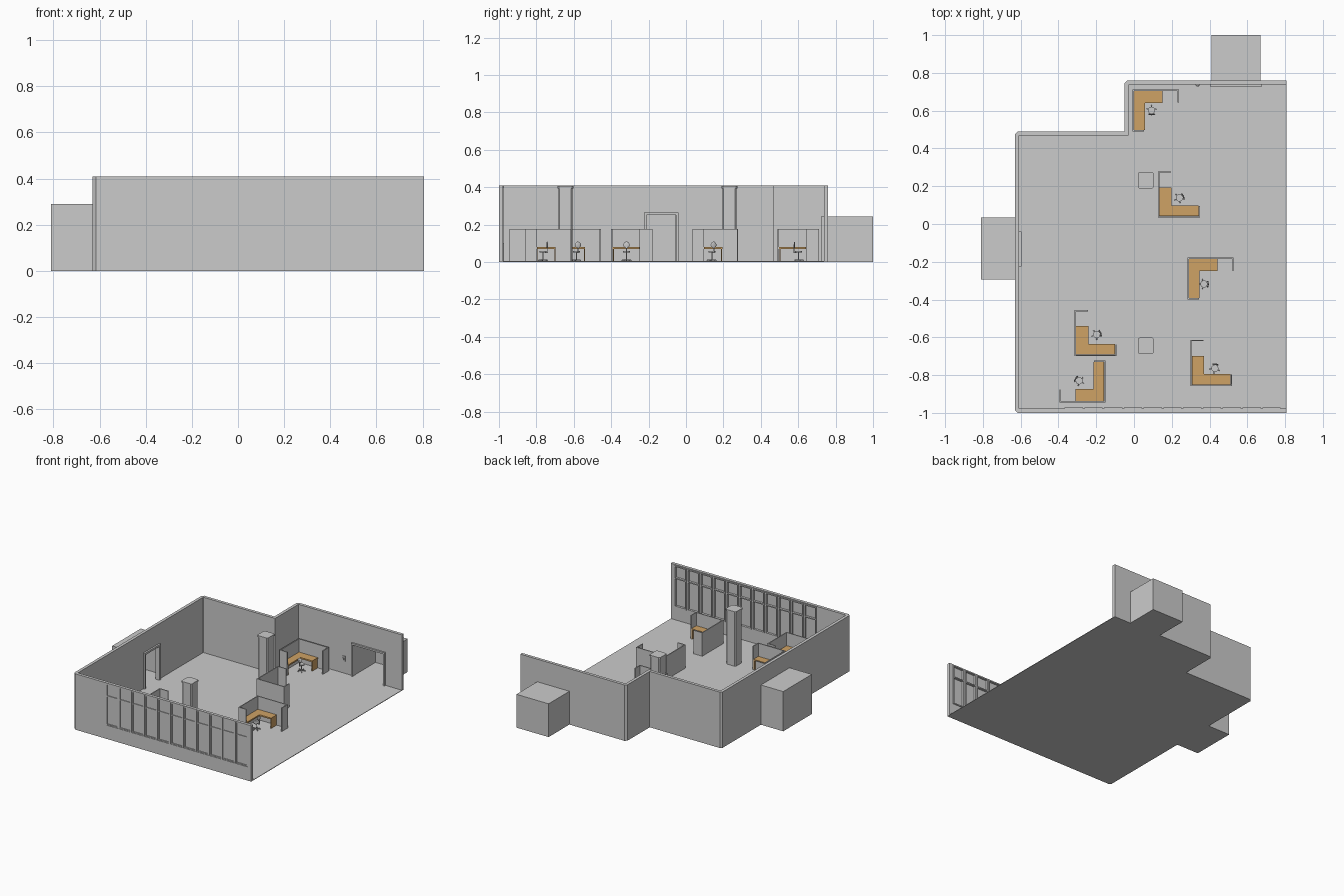
import bpy, bmesh, math
from mathutils import Matrix, Vector

if "Cube" in bpy.data.objects:
    bpy.data.objects.remove(bpy.data.objects["Cube"])

wood = bpy.data.materials.new("wood")
wood.diffuse_color = (0.62, 0.36, 0.13, 1)
wood.use_nodes = True
wood.node_tree.nodes["Principled BSDF"].inputs["Base Color"].default_value = wood.diffuse_color
I = Matrix.Identity(4)


def add(name, bm, m=I, mat=None, smooth=False):
    bmesh.ops.recalc_face_normals(bm, faces=bm.faces[:])
    me = bpy.data.meshes.new(name)
    bm.to_mesh(me)
    bm.free()
    ob = bpy.data.objects.new(name, me)
    bpy.context.collection.objects.link(ob)
    ob.matrix_world = m
    if mat:
        me.materials.append(mat)
    if smooth:
        bpy.ops.object.select_all(action='DESELECT')
        ob.select_set(True)
        bpy.context.view_layer.objects.active = ob
        bpy.ops.object.shade_smooth_by_angle(angle=math.radians(40))
    return ob


def prism(name, pts, z0, z1, m=I, mat=None):
    bm = bmesh.new()
    f = bm.faces.new([bm.verts.new((x, y, z0)) for x, y in pts])
    top = bmesh.ops.extrude_face_region(bm, geom=[f])
    vs = [v for v in top["geom"] if isinstance(v, bmesh.types.BMVert)]
    bmesh.ops.translate(bm, vec=(0, 0, z1 - z0), verts=vs)
    return add(name, bm, m, mat)


def box(name, x0, x1, y0, y1, z0, z1, m=I, mat=None):
    return prism(name, [(x0, y0), (x1, y0), (x1, y1), (x0, y1)], z0, z1, m, mat)


def offset(path, d):
    # mitred offset towards the right-hand side of the path
    p = [Vector(q) for q in path]
    n = [Vector((b.y - a.y, a.x - b.x)).normalized() for a, b in zip(p, p[1:])]
    out = []
    for i, q in enumerate(p):
        a, b = n[max(i - 1, 0)], n[min(i, len(n) - 1)]
        out.append(tuple(q + (a + b) * d / (1 + a.dot(b))))
    return out


def strip(name, path, d0, d1, z0, z1, m=I):
    return prism(name, offset(path, d0) + offset(path, d1)[::-1], z0, z1, m)


# Room shell
T, H, XR = 0.022, 0.408, 0.807
c = 0.014
wall_path = [(XR, -1), (-0.63 + c, -1), (-0.63, -1 + c), (-0.63, 0.49 - c), (-0.63 + c, 0.49),
             (-0.05, 0.49), (-0.05, 0.76 - c), (-0.05 + c, 0.76), (XR, 0.76)]
prism("floor", wall_path, 0, 0.004)
walls = strip("walls", wall_path, 0, T, 0, H)
base = strip("baseboard", wall_path, T - 0.002, T + 0.006, 0.002, 0.03)

# Cutters for the doorways and the window band
WX0, WX1, WZ0, WZ1, N = -0.372, 0.78, 0.1, 0.402, 11
cutters = [box("side_door_cutter", -0.66, -0.58, -0.21, -0.055, 0.004, 0.255),
           box("back_door_cutter", 0.415, 0.665, 0.7, 0.8, 0.004, 0.236),
           box("window_cutter", WX0, WX1, -1.02, -0.95, WZ0, WZ1)]
for ob in (walls, base):
    for k in cutters:
        mod = ob.modifiers.new("cut", 'BOOLEAN')
        mod.operation = 'DIFFERENCE'
        mod.solver = 'EXACT'
        mod.object = k
for k in cutters:
    k.hide_render = True
    k.hide_set(True)


# Hollow vestibules behind the doorways
def vestibule(name, x0, x1, y0, y1, h, open_dir):
    bm = bmesh.new()
    bmesh.ops.create_cube(bm, size=1)
    bmesh.ops.scale(bm, vec=(x1 - x0, y1 - y0, h), verts=bm.verts)
    bmesh.ops.translate(bm, vec=((x0 + x1) / 2, (y0 + y1) / 2, h / 2), verts=bm.verts)
    bm.normal_update()
    gone = [f for f in bm.faces if f.normal.dot(Vector(open_dir)) > 0.9]
    bmesh.ops.delete(bm, geom=gone, context='FACES')
    mod = add(name, bm).modifiers.new("thickness", 'SOLIDIFY')
    mod.thickness = 0.004
    mod.offset = -1


vestibule("side_vestibule", -0.81, -0.63, -0.295, 0.035, 0.29, (1, 0, 0))
vestibule("back_vestibule", 0.41, 0.67, 0.76, 1.0, 0.243, (0, -1, 0))


# Door casings, drawn as an arch profile in a vertical plane
def casing(name, w, h, t, depth, m):
    pts = [(-w, 0), (-w, h), (w, h), (w, 0), (w - t, 0), (w - t, h - t), (t - w, h - t), (t - w, 0)]
    prism(name, pts, 0, depth, m)


stand = Matrix.Rotation(math.pi / 2, 4, 'X')
casing("side_door_casing", 0.0925, 0.265, 0.014, 0.034,
       Matrix.Translation((-0.629, -0.1325, 0)) @ Matrix.Rotation(math.pi / 2, 4, 'Z') @ stand)
casing("back_door_casing", 0.135, 0.246, 0.012, 0.034, Matrix.Translation((0.54, 0.759, 0)) @ stand)

# Small wall fixture beside the back doorway
box("wall_plate", 0.325, 0.35, 0.733, 0.739, 0.09, 0.13)
box("wall_switch", 0.332, 0.343, 0.728, 0.734, 0.102, 0.118)

# Windows: framed panes with a transom bar, and posts between them
pitch = (WX1 - WX0) / N
for i in range(N):
    a, b = WX0 + i * pitch + 0.004, WX0 + (i + 1) * pitch - 0.004
    t = 0.008
    box("window_pane", a, b, -0.991, -0.988, WZ0, WZ1)
    for x in (a, b - t):
        box("window_stile", x, x + t, -0.996, -0.972, WZ0, WZ1)
    for z in (WZ0, 0.306, WZ1 - t):
        box("window_rail", a + t, b - t, -0.996, -0.972, z, z + t)
for i in range(N + 1):
    x = WX0 + i * pitch
    box("window_post", x - 0.004, x + 0.004, -1, -1 + T, WZ0, WZ1)


# Columns with chamfered corners and a thin capital
def octo(r, k):
    return [(r, -r + k), (r, r - k), (r - k, r), (k - r, r), (-r, r - k), (-r, k - r), (k - r, -r), (r - k, -r)]


for y in (0.232, -0.645):
    m = Matrix.Translation((0.063, y, 0))
    prism("column_shaft", octo(0.038, 0.007), 0.003, 0.396, m)
    prism("column_cap", octo(0.043, 0.008), 0.394, 0.405, m)

# Cubicles: U-shaped screen with an L-shaped desk in its corner
screen = [(0.062, -0.222), (0, -0.222), (0, 0), (0.245, 0), (0.245, -0.07)]
desk = [(0.008, -0.214), (0.065, -0.214), (0.065, -0.072), (0.16, -0.072), (0.16, -0.008), (0.008, -0.008)]
places = [(-0.008, 0.712, 0), (0.127, 0.034, 90), (0.283, -0.178, 0),
          (-0.314, -0.7, 90), (-0.15, -0.945, 180), (0.298, -0.858, 90)]
for x, y, a in places:
    m = Matrix.Translation((x, y, 0)) @ Matrix.Rotation(math.radians(a), 4, 'Z')
    strip("cubicle_screen", screen, 0, 0.007, 0.003, 0.175, m)
    prism("desk_top", desk, 0.07, 0.08, m, wood)
    box("desk_end_panel", 0.154, 0.159, -0.07, -0.008, 0.003, 0.07, m, wood)
    box("desk_end_panel", 0.008, 0.063, -0.213, -0.208, 0.003, 0.07, m, wood)


# Swivel chairs, backrest towards local +x
def cyl(name, r, z0, z1, m, seg=16):
    bm = bmesh.new()
    bmesh.ops.create_cone(bm, cap_ends=True, segments=seg, radius1=r, radius2=r, depth=z1 - z0)
    bmesh.ops.translate(bm, vec=(0, 0, (z0 + z1) / 2), verts=bm.verts)
    add(name, bm, m, smooth=True)


def ball(name, loc, s, m):
    bm = bmesh.new()
    bmesh.ops.create_uvsphere(bm, u_segments=12, v_segments=8, radius=1)
    bmesh.ops.transform(bm, matrix=Matrix.Translation(loc) @ Matrix.Diagonal((*s, 1)), verts=bm.verts)
    add(name, bm, m, smooth=True)


chairs = [(0.093, 0.602, 270), (0.24, 0.138, 25), (0.37, -0.318, 0),
          (-0.198, -0.585, 20), (-0.29, -0.83, 150), (0.428, -0.764, 80)]
for x, y, a in chairs:
    m = Matrix.Translation((x, y, 0)) @ Matrix.Rotation(math.radians(a), 4, 'Z')
    for i in range(5):
        leg = m @ Matrix.Rotation(math.tau * (i + 0.5) / 5, 4, 'Z')
        box("chair_leg", 0, 0.025, -0.002, 0.002, 0.009, 0.014, leg)
        ball("chair_caster", (0.024, 0, 0.007), (0.004, 0.003, 0.004), leg)
    cyl("chair_post", 0.003, 0.01, 0.05, m, 10)
    cyl("chair_seat", 0.019, 0.05, 0.058, m)
    box("chair_back_arm", 0.012, 0.026, -0.002, 0.002, 0.047, 0.051, m)
    box("chair_back_stem", 0.023, 0.027, -0.002, 0.002, 0.047, 0.09, m)
    ball("chair_backrest", (0.022, 0, 0.091), (0.004, 0.017, 0.018), m)
